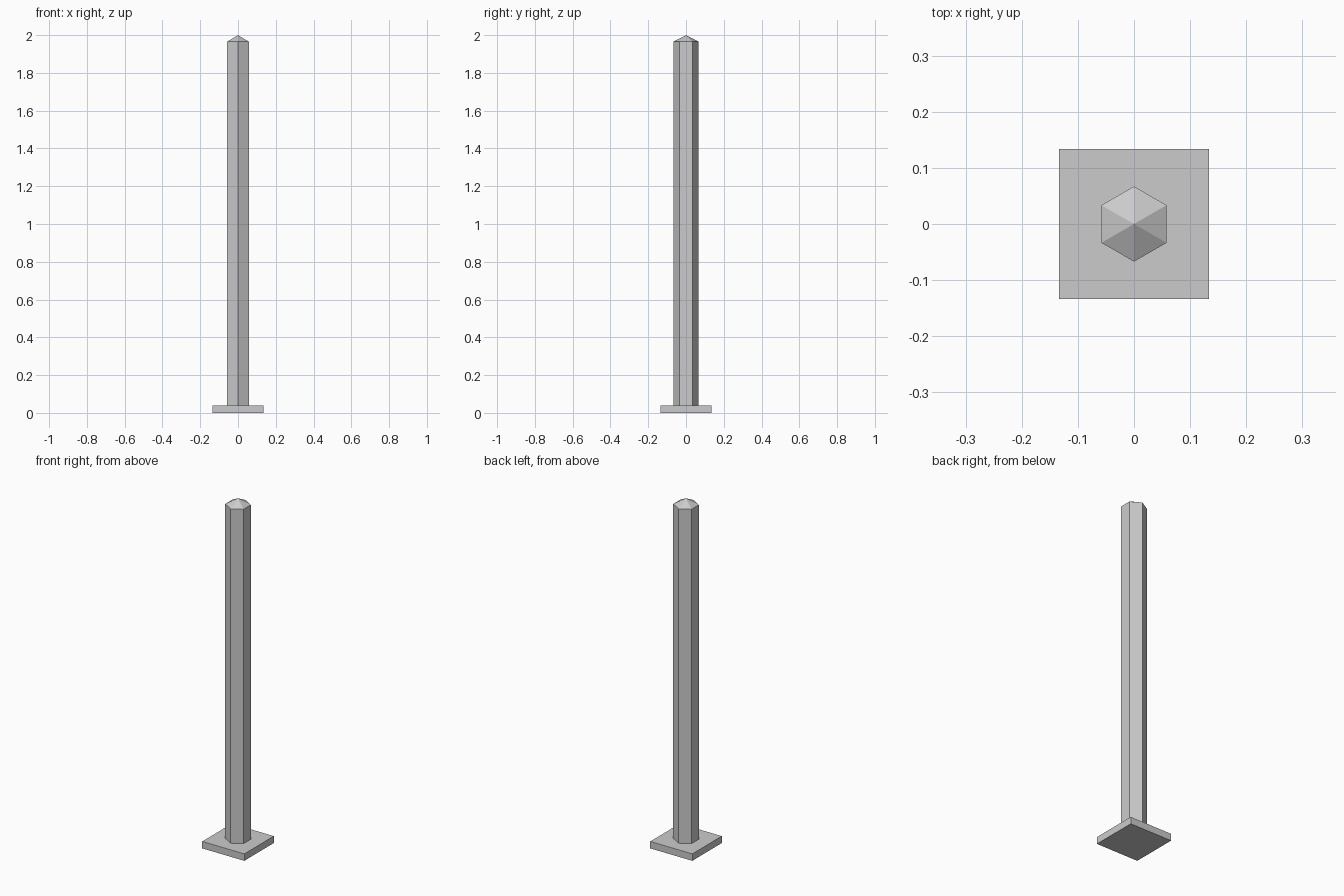
import bpy

if "Cube" in bpy.data.objects:
    bpy.data.objects.remove(bpy.data.objects["Cube"])

R = 0.067          # hexagon corner radius
BASE_H = 0.04
SHAFT_TOP = 1.965
TOP = 2.0


def hex_part(name, z0, z1, r_top):
    # six-sided part with corners pointing to front and back
    bpy.ops.mesh.primitive_cone_add(vertices=6, radius1=R, radius2=r_top,
                                    depth=z1 - z0, location=(0, 0, (z0 + z1) / 2))
    bpy.context.object.name = name


# square foot plate
bpy.ops.mesh.primitive_cube_add(size=1, location=(0, 0, BASE_H / 2))
plate = bpy.context.object
plate.name = "base_plate"
plate.scale = (0.268, 0.268, BASE_H)

# hexagonal shaft and pointed cap
hex_part("post_shaft", BASE_H, SHAFT_TOP, R)
hex_part("post_cap", SHAFT_TOP, TOP, 0)
